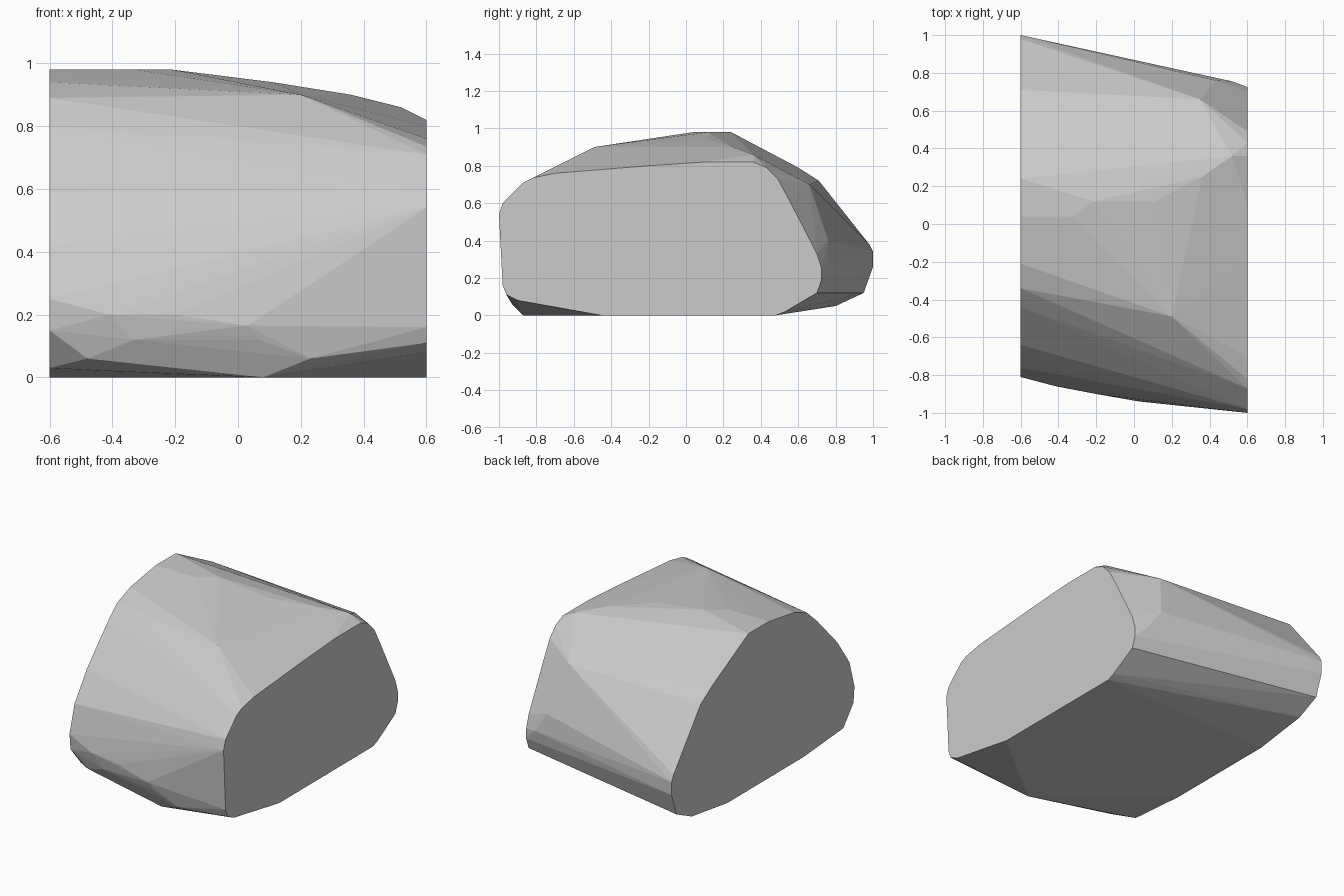
import bpy, bmesh

# End outlines as (y, z)
left_end = [(1, .34), (1, .26), (.95, .12), (.8, .05), (.45, 0), (-.31, 0),
            (-.70, .03), (-.80, .15), (-.81, .25), (-.76, .42), (-.64, .59),
            (-.44, .80), (-.34, .89), (-.21, .94), (.04, .98), (.24, .98),
            (.60, .79), (.71, .72), (.98, .38)]
right_end = [(-1, .54), (-.98, .60), (-.87, .71), (-.82, .735), (-.70, .76),
             (-.2, .80), (.1, .82), (.36, .82), (.43, .79), (.49, .73),
             (.55, .62), (.70, .33), (.725, .25), (.725, .19), (.70, .12),
             (.53, .02), (.48, 0), (-.45, 0), (-.90, .08), (-.96, .11), (-.98, .16)]

# Bulges between the ends: crown, back shoulder, rounded lower front
bulges = [(-.33, .04, .98), (-.21, .12, .98), (.11, .12, .94), (.36, .25, .90),
          (.52, .36, .86), (.2, -.49, .90),
          (.35, .66, .70), (.43, .76, .40), (.43, .77, .28), (.52, .755, .27),
          (-.41, -.86, .20), (-.2, -.90, .20), (.03, -.94, .165),
          (.07, -.93, .12), (.23, -.93, .06), (-.33, -.86, .12),
          (-.48, -.80, .06), (-.4, -.75, .02), (.08, -.87, 0)]

# Faceted boulder block: the convex skin over all of these points
bm = bmesh.new()
for x, outline in ((-.6, left_end), (.6, right_end)):
    for y, z in outline:
        bm.verts.new((x, y, z))
for p in bulges:
    bm.verts.new(p)
hull = bmesh.ops.convex_hull(bm, input=bm.verts[:])
inside = {v for v in hull["geom_interior"] + hull["geom_unused"]
          if isinstance(v, bmesh.types.BMVert)}
bmesh.ops.delete(bm, geom=list(inside), context='VERTS')
bmesh.ops.dissolve_limit(bm, angle_limit=.01, verts=bm.verts[:], edges=bm.edges[:])
bmesh.ops.recalc_face_normals(bm, faces=bm.faces[:])

mesh = bpy.data.meshes.new("boulder")
bm.to_mesh(mesh)
bm.free()
bpy.context.collection.objects.link(bpy.data.objects.new("boulder", mesh))
